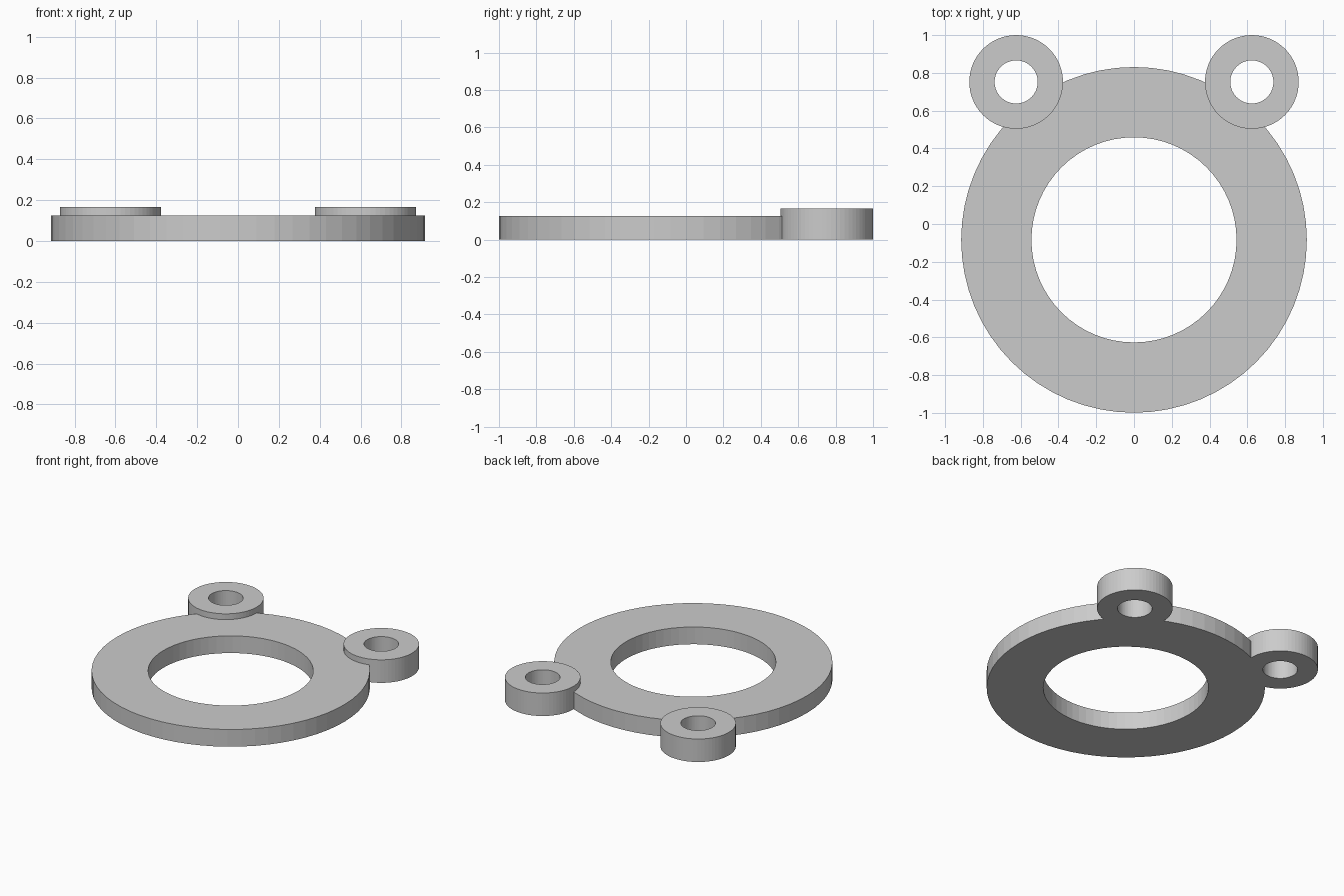
import bpy, bmesh
from math import cos, sin, tau

if "Cube" in bpy.data.objects:
    bpy.data.objects.remove(bpy.data.objects["Cube"])


def washer(name, x, y, outer, inner, height, sides):
    """Flat ring standing on z = 0."""
    bm = bmesh.new()
    profile = [(outer, 0), (outer, height), (inner, height), (inner, 0)]
    loops = [[bm.verts.new((x + r * cos(tau * i / sides), y + r * sin(tau * i / sides), z))
              for r, z in profile] for i in range(sides)]
    for i in range(sides):
        a, b = loops[i], loops[(i + 1) % sides]
        for j in range(4):
            k = (j + 1) % 4
            bm.faces.new((a[j], b[j], b[k], a[k]))
    bmesh.ops.recalc_face_normals(bm, faces=bm.faces)
    mesh = bpy.data.meshes.new(name)
    bm.to_mesh(mesh)
    bm.free()
    obj = bpy.data.objects.new(name, mesh)
    bpy.context.collection.objects.link(obj)
    return obj


# Main flat ring
ring = washer("main_ring", 0, -0.084, 0.915, 0.543, 0.125, 64)
bpy.context.view_layer.objects.active = ring

# Two taller mounting lugs, fused into the ring
for side, x in (("left", -0.624), ("right", 0.624)):
    lug = washer(side + "_lug", x, 0.752, 0.248, 0.114, 0.167, 64)
    union = ring.modifiers.new("fuse_" + side, 'BOOLEAN')
    union.operation = 'UNION'
    union.solver = 'EXACT'
    union.object = lug
    bpy.ops.object.modifier_apply(modifier=union.name)
    bpy.data.objects.remove(lug)
